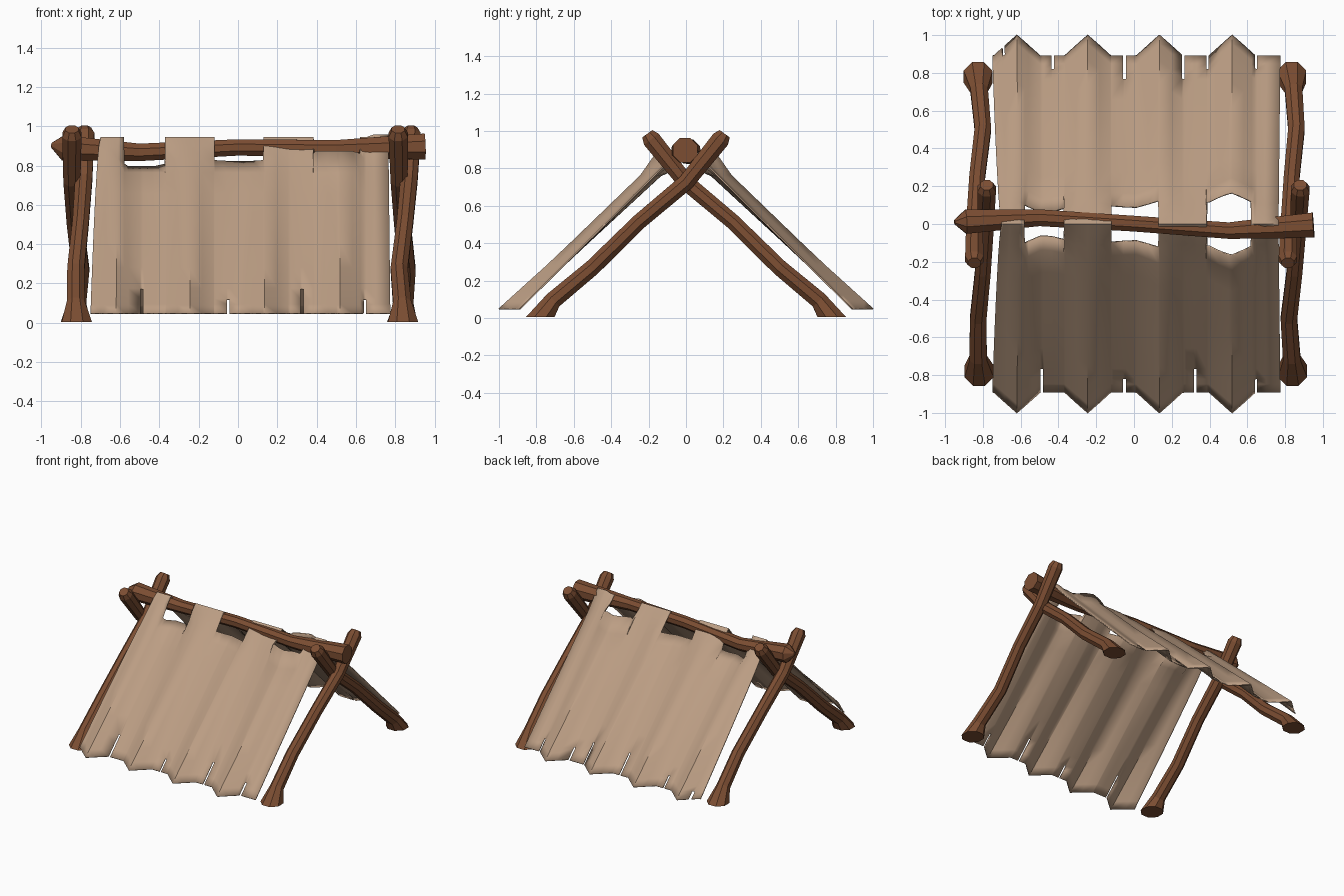
import bpy, bmesh, math
from mathutils import Vector

if "Cube" in bpy.data.objects:
    bpy.data.objects.remove(bpy.data.objects["Cube"])


def material(name, color):
    m = bpy.data.materials.new(name)
    m.diffuse_color = (*color, 1)
    m.use_nodes = True
    m.node_tree.nodes["Principled BSDF"].inputs["Base Color"].default_value = m.diffuse_color
    return m


wood = material("wood", (0.20, 0.075, 0.032))
canvas = material("canvas", (0.50, 0.34, 0.23))


def add_object(name, bm, mat):
    bmesh.ops.recalc_face_normals(bm, faces=bm.faces)
    me = bpy.data.meshes.new(name)
    bm.to_mesh(me)
    bm.free()
    me.materials.append(mat)
    ob = bpy.data.objects.new(name, me)
    bpy.context.collection.objects.link(ob)
    return ob


def log(name, stations, flat_foot=False, sides=8):
    """Faceted log through (x, y, z, radius) stations."""
    bm = bmesh.new()
    pts = [Vector(s[:3]) for s in stations]
    rings = []
    for i, p in enumerate(pts):
        d = (pts[min(i + 1, len(pts) - 1)] - pts[max(i - 1, 0)]).normalized()
        if flat_foot and i == 0:
            d = Vector((0, 0, 1))
        ref = Vector((0, 1, 0)) if abs(d.x) > 0.7 else Vector((1, 0, 0))
        v = d.cross(ref).normalized()
        u = v.cross(d)
        r = stations[i][3]
        ring = []
        for k in range(sides):
            a = 2 * math.pi * (k + 0.5) / sides
            ring.append(bm.verts.new(p + r * (u * math.cos(a) + v * math.sin(a))))
        rings.append(ring)
    for a, b in zip(rings, rings[1:]):
        for k in range(sides):
            n = (k + 1) % sides
            bm.faces.new((a[k], a[n], b[n], b[k]))
    bm.faces.new(rings[0])
    bm.faces.new(rings[-1])
    return add_object(name, bm, wood)


# Ridge pole with a whittled left end
log("ridge_pole", [(-0.95, 0.01, 0.905, 0.012), (-0.89, 0.012, 0.89, 0.069),
                   (-0.5, 0.033, 0.867, 0.048), (0, 0.002, 0.892, 0.045),
                   (0.5, -0.035, 0.886, 0.047), (0.74, -0.02, 0.89, 0.062),
                   (0.95, -0.005, 0.897, 0.071)])

# Four crossed legs: shared side profile (outward y, z, radius), own x wander
PROFILE = [(0.78, 0.004, 0.083), (0.71, 0.095, 0.050), (0.50, 0.27, 0.047),
           (0.25, 0.515, 0.045), (0.0, 0.725, 0.047), (-0.185, 0.955, 0.053),
           (-0.207, 0.985, 0.036)]
LEGS = {
    "left_back_leg": (1, (-0.825, -0.82, -0.80, -0.83, -0.845, -0.845, -0.845)),
    "left_front_leg": (-1, (-0.82, -0.825, -0.825, -0.80, -0.785, -0.78, -0.78)),
    "right_back_leg": (1, (0.835, 0.845, 0.86, 0.835, 0.82, 0.815, 0.815)),
    "right_front_leg": (-1, (0.84, 0.835, 0.82, 0.85, 0.87, 0.88, 0.88)),
}
for name, (s, xs) in LEGS.items():
    log(name, [(x, s * y, z, r) for x, (y, z, r) in zip(xs, PROFILE)], True)

# Canvas layout: folds, ridge openings (x0, x1, bulge) and hem slits (x, top row t)
PEAKS = (-0.62, -0.245, 0.135, 0.52)
HOLES = ((-0.58, -0.37, -0.065), (-0.12, 0.13, -0.02), (0.385, 0.62, 0.065))
SLITS = {-1: ((-0.49, 0.86), (-0.05, 0.92), (0.325, 0.86), (0.645, 0.92)),
         1: ((-0.69, 0.95), (-0.43, 0.92), (-0.05, 0.86), (0.26, 0.86),
             (0.39, 0.92), (0.645, 0.92))}
ROWS = (0, 0.05, 0.12, 0.2, 0.32, 0.46, 0.6, 0.74, 0.86, 0.92, 0.95, 1)
HALF = 0.007

cols = {-0.75, 0.775, 0.70}
for p in PEAKS:
    cols |= {p, p - 0.06, p + 0.06, p - 0.12, p + 0.12}
for h in HOLES:
    cols |= {h[0], h[1], (h[0] + h[1]) / 2}
fixed = {c for h in HOLES for c in h[:2]}
for side in SLITS.values():
    for x, _ in side:
        cols = {c for c in cols if abs(c - x) > HALF * 1.5 or c in fixed}
        cols |= {x - HALF, x + HALF}
cols = sorted(cols)


def canvas_point(x, t, s):
    d = min(abs(x - p) for p in PEAKS) / 0.19
    wave = max(-1, 1 - 2 * d / 0.64)
    y = 0.945 * t + wave * (0.012 + 0.043 * t) * min(1, t / 0.15)
    for a, b, bulge in HOLES:
        q = (x - (a + b) / 2) / 0.12
        y += 0.7 * bulge * math.exp(-q * q) * min(1, t / 0.12) * max(0, 1 - t / 0.7)
    z = 0.94 - 0.893 * t
    # opening edges sag on the left and lift on the right
    for a, b, bulge in HOLES:
        if a <= x <= b and abs(t - 0.12) < 0.01:
            z += 0.4 * bulge
            if a < x < b:
                z += 0.2 * bulge
    edge = max(0, min(1, (-0.58 - x) / 0.17))
    x += 0.05 * edge * (1 - t ** 0.6)
    if x > 0.68:
        x -= 0.01 * (1 - t)
        z += 0.014 * max(0, 1 - t / 0.12)
    return (x, s * y, z)


bm = bmesh.new()
ridge = [bm.verts.new(canvas_point(x, 0, 1)) for x in cols]
for s in (-1, 1):
    grid = [ridge] + [[bm.verts.new(canvas_point(x, t, s)) for x in cols] for t in ROWS[1:]]
    for j in range(len(ROWS) - 1):
        tm = (ROWS[j] + ROWS[j + 1]) / 2
        for i in range(len(cols) - 1):
            xm = (cols[i] + cols[i + 1]) / 2
            if tm < 0.12 and any(a < xm < b for a, b, _ in HOLES):
                continue
            if any(abs(xm - x) < HALF and tm > t for x, t in SLITS[s]):
                continue
            bm.faces.new((grid[j][i], grid[j][i + 1], grid[j + 1][i + 1], grid[j + 1][i]))
bmesh.ops.delete(bm, geom=[v for v in bm.verts if not v.link_faces], context='VERTS')
cloth = add_object("canvas_cover", bm, canvas)
solid = cloth.modifiers.new("thickness", 'SOLIDIFY')
solid.thickness = 0.008
solid.offset = 0
bpy.context.view_layer.objects.active = cloth
cloth.select_set(True)
bpy.ops.object.shade_smooth_by_angle(angle=math.radians(50))
